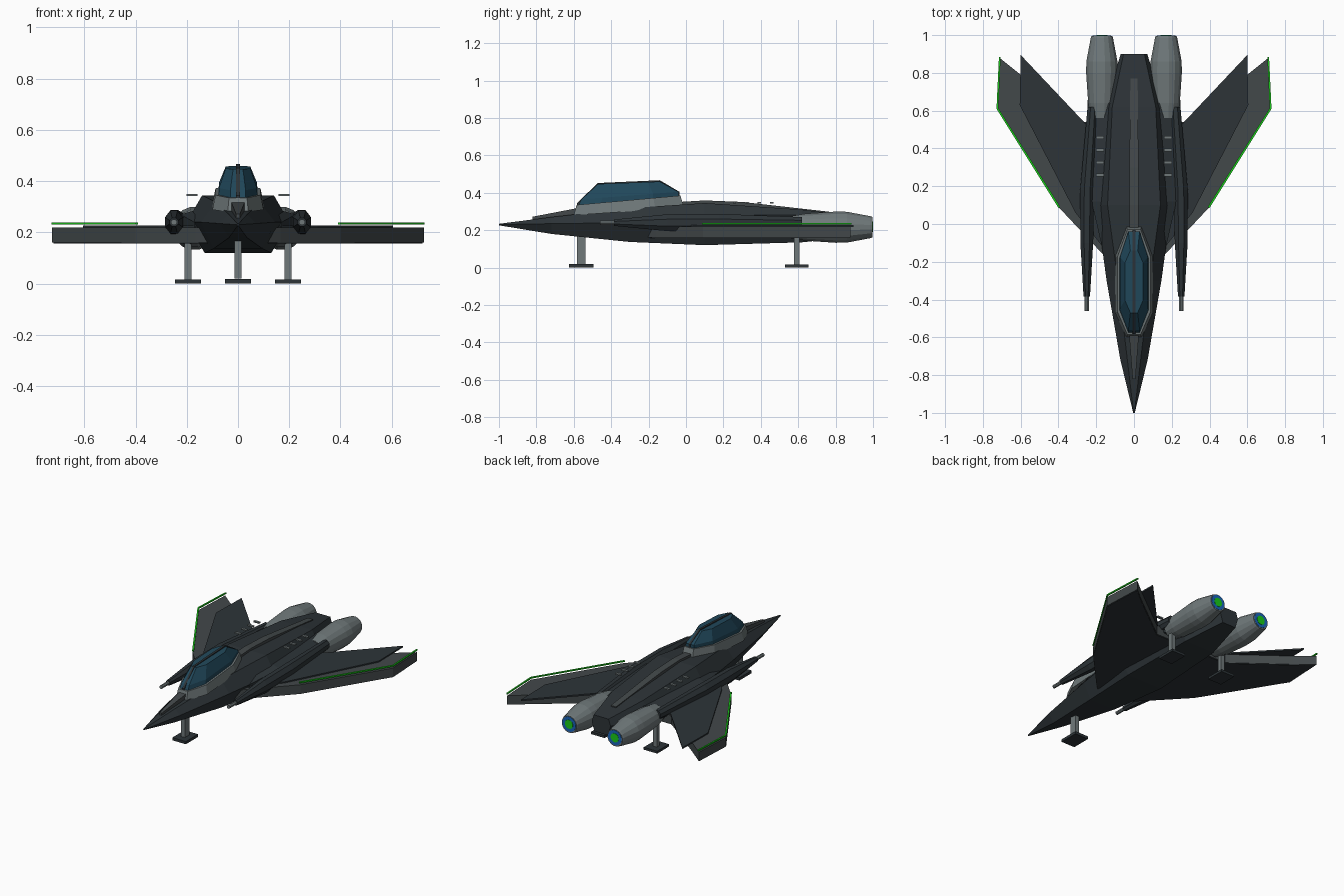
import bpy, bmesh, math
from mathutils import Matrix, Vector

if "Cube" in bpy.data.objects:
    bpy.data.objects.remove(bpy.data.objects["Cube"])


def material(name, rgb):
    m = bpy.data.materials.new(name)
    m.diffuse_color = (*rgb, 1)
    m.use_nodes = True
    m.node_tree.nodes["Principled BSDF"].inputs["Base Color"].default_value = m.diffuse_color
    return m


DARK = material("dark_hull", (0.026, 0.034, 0.039))
TRIM = material("trim_grey", (0.055, 0.065, 0.068))
METAL = material("metal_grey", (0.16, 0.19, 0.195))
GLASS = material("canopy_blue", (0.015, 0.065, 0.105))
GREEN = material("green_light", (0.01, 0.6, 0.01))
BLUE = material("blue_glow", (0.01, 0.13, 0.5))


def finish(name, bm, mat):
    bmesh.ops.recalc_face_normals(bm, faces=bm.faces)
    me = bpy.data.meshes.new(name)
    bm.to_mesh(me)
    bm.free()
    me.materials.append(mat)
    ob = bpy.data.objects.new(name, me)
    bpy.context.collection.objects.link(ob)
    return ob


def loft(name, rings, mat):
    """Skin a list of equal-length point rings and cap both ends."""
    bm = bmesh.new()
    loops = [[bm.verts.new(p) for p in r] for r in rings]
    n = len(loops[0])
    for a, b in zip(loops, loops[1:]):
        for i in range(n):
            bm.faces.new((a[i], a[(i + 1) % n], b[(i + 1) % n], b[i]))
    bm.faces.new(loops[0])
    bm.faces.new(loops[-1])
    return finish(name, bm, mat)


def prism(name, outline, z0, z1, mat):
    return loft(name, [[(x, y, z) for x, y in outline] for z in (z0, z1)], mat)


def box(name, center, size, mat):
    bm = bmesh.new()
    bmesh.ops.create_cube(bm, size=1, matrix=Matrix.Translation(center) @ Matrix.Diagonal((*size, 1)))
    return finish(name, bm, mat)


def turned(name, x, z, profile, sides, mat):
    """Round body along y from (y, radius) pairs."""
    ang = [2 * math.pi * (i + 0.5) / sides for i in range(sides)]
    return loft(name, [[(x + r * math.cos(a), y, z + r * math.sin(a)) for a in ang]
                       for y, r in profile], mat)


def hexa(y, wt, zt, wm, zm, wb, zb):
    return [(-wt, y, zt), (wt, y, zt), (wm, y, zm), (wb, y, zb), (-wb, y, zb), (-wm, y, zm)]


def strip(name, w, pts, depth, mat):
    """Raised band along the centreline through (y, z, width factor) points."""
    return loft(name, [[(-w * k, y, z), (w * k, y, z), (w * k, y, z - depth), (-w * k, y, z - depth)]
                       for y, z, k in pts], mat)


# fuselage: y, top width/height, middle width/height, bottom width/height
loft("fuselage", [hexa(*s) for s in (
    (-1.0, .002, .234, .004, .230, .002, .226),
    (-.72, .035, .270, .072, .235, .035, .180),
    (-.30, .085, .318, .145, .240, .095, .137),
    (.10, .140, .345, .200, .240, .130, .120),
    (.62, .115, .310, .160, .240, .110, .135),
    (.90, .055, .275, .070, .230, .050, .165))], DARK)
strip("spine", .024, [(-.05, .350, 1), (.1, .359, 1), (.3, .351, 1), (.77, .298, .8)], .04, TRIM)
strip("nose_strip", .026, [(-.82, .272, .3), (-.58, .318, 1)], .05, TRIM)


# canopy frame and glass share an elongated octagonal plan
def octagon(w, y0, y1, front, back, z0, z1, tip=.4):
    plan = [(-tip, 0), (tip, 0), (1, front), (1, 1 - back), (tip, 1), (-tip, 1), (-1, 1 - back), (-1, front)]
    return [(w * u, y0 + (y1 - y0) * v, z0 + (z1 - z0) * v) for u, v in plan]


loft("canopy_frame", [octagon(.1, -.6, -.01, .22, .26, .28, .32),
                      octagon(.088, -.585, -.03, .22, .26, .335, .385)], METAL)
loft("canopy_glass", [octagon(.076, -.575, -.04, .22, .26, .333, .378),
                      octagon(.074, -.56, -.04, .22, .26, .365, .405),
                      octagon(.048, -.47, -.14, .2, .2, .447, .46)], GLASS)
strip("canopy_rib", .007, [(-.582, .345, 1), (-.472, .452, 1), (-.14, .467, 1), (-.035, .405, 1)], .03, DARK)

# everything that exists on both sides
for s, side in ((1, "right"), (-1, "left")):
    def flip(pts):
        return [(s * x, y) for x, y in pts]

    # wing, raised panel and lit edge
    prism(side + "_wing", flip([(.1, -.22), (.165, -.16), (.4, .09), (.725, .61), (.712, .88),
                                (.6, .79), (.27, .54), (.1, .54)]), .16, .22, TRIM)
    prism(side + "_wing_panel", flip([(.15, -.14), (.31, .06), (.605, .63), (.6, .895),
                                      (.26, .535), (.15, .535)]), .218, .228, DARK)
    prism(side + "_wing_underside", flip([(.1, -.21), (.165, -.155), (.4, .095), (.72, .612), (.709, .872),
                                          (.6, .785), (.27, .535), (.1, .535)]), .157, .165, DARK)
    prism(side + "_edge_light", flip([(.39, .09), (.4, .085), (.728, .61), (.715, .885),
                                      (.706, .885), (.718, .613)]), .231, .239, GREEN)

    # long tapered weapon pod with barrel
    turned(side + "_barrel", s * .25, .24, [(-.46, .012), (-.36, .012)], 8, METAL)
    pod = [(-.385, .25, .017, .017), (-.1, .25, .034, .045), (.18, .248, .037, .047), (.62, .218, .028, .03)]
    ang = [math.pi * (i + .5) / 4 for i in range(8)]
    loft(side + "_pod", [[(s * (x + a * 1.08 * math.cos(t)), y, .24 + b * 1.08 * math.sin(t)) for t in ang]
                         for y, x, a, b in pod], DARK)
    # fairing between hull and pod, leading into the engine
    loft(side + "_fairing", [[(s * x, y, z) for x, z in ((.12, zt), (xo, zt - .03), (xo, .19), (.12, .17))]
                             for y, xo, zt in ((-.12, .17, .27), (.12, .225, .30), (.64, .215, .285))], DARK)

    # engine with nozzle glow
    turned(side + "_engine", s * .17, .216,
           [(.56, .06), (.64, .074), (.80, .085), (.86, .084), (.985, .06), (.996, .056)], 16, METAL)
    turned(side + "_nozzle_ring", s * .17, .218, [(.98, .05), (.998, .05)], 16, BLUE)
    turned(side + "_nozzle_core", s * .17, .218, [(.98, .03), (1.0, .03)], 12, GREEN)

    # cooling slats above the engine bay
    for i in range(4):
        box(f"{side}_slat_{i + 1}", (s * .18, .26 + .066 * i, .346), (.042, .017, .008), METAL)

    # rear landing gear
    turned_leg = box(side + "_rear_strut", (s * .195, .593, .09), (.028, .03, .15), METAL)
    box(side + "_rear_foot", (s * .195, .593, .011), (.1, .125, .016), DARK)

# front landing gear
box("front_strut", (0, -.56, .1), (.028, .048, .16), METAL)
box("front_foot", (0, -.56, .011), (.1, .13, .018), DARK)
for o in [o for o in bpy.data.objects if o.name.endswith("foot")]:
    o.location.z = -.002
